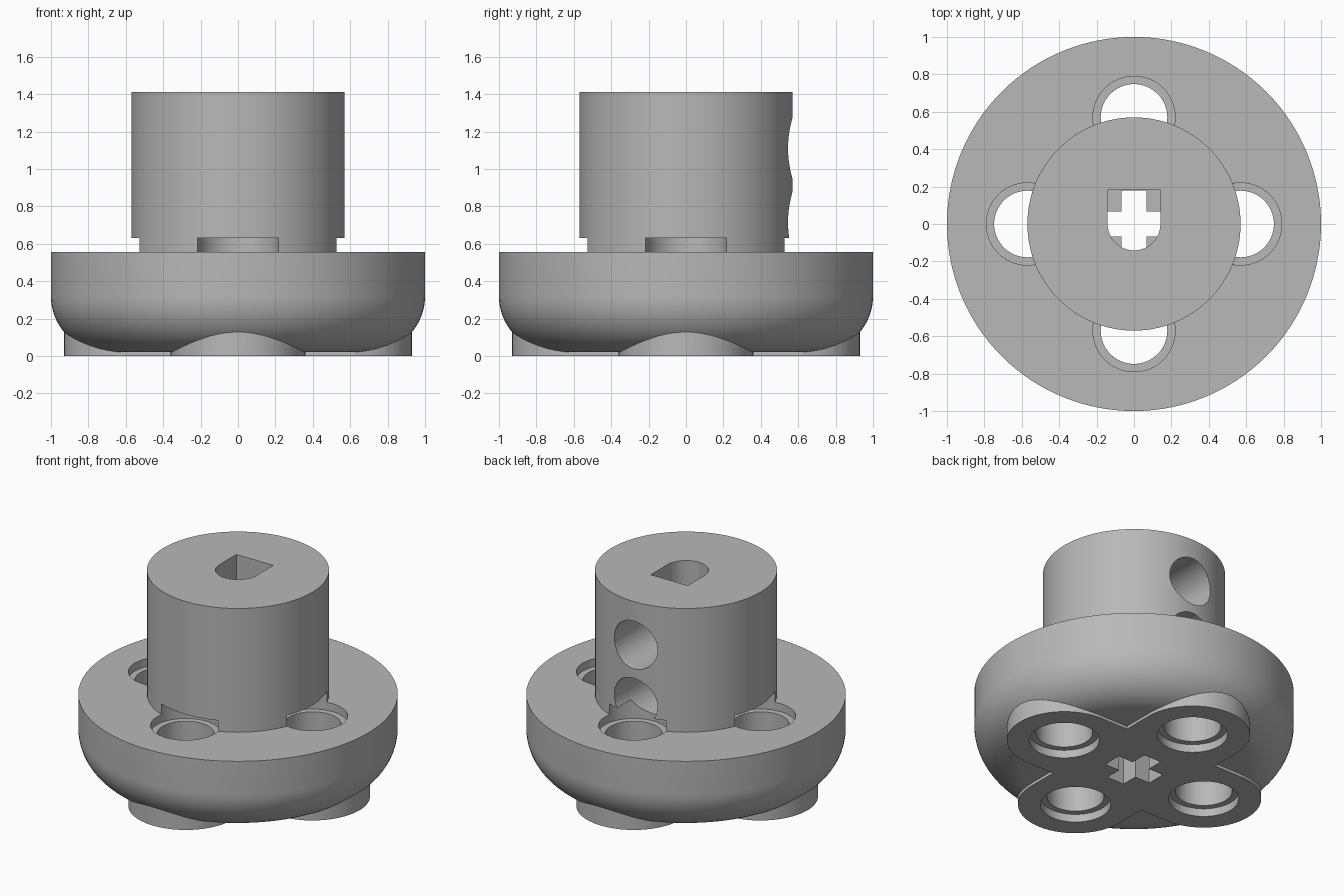
import bpy
import bmesh
import math
from mathutils import Matrix, Vector

if "Cube" in bpy.data.objects:
    bpy.data.objects.remove(bpy.data.objects["Cube"])

grey = bpy.data.materials.new("plain_grey")
grey.use_nodes = True
COLOUR = (0.48, 0.48, 0.48, 1)
grey.diffuse_color = COLOUR
grey.node_tree.nodes["Principled BSDF"].inputs["Base Color"].default_value = COLOUR

TAU = math.tau
HOLE_R = 0.57  # distance of the bolt holes and pads from the axis


def make_object(name, bm):
    bmesh.ops.recalc_face_normals(bm, faces=bm.faces)
    mesh = bpy.data.meshes.new(name)
    bm.to_mesh(mesh)
    bm.free()
    obj = bpy.data.objects.new(name, mesh)
    bpy.context.collection.objects.link(obj)
    mesh.materials.append(grey)
    return obj


def arc(cx, cy, r, start, end, steps):
    angles = [math.radians(start + (end - start) * i / steps) for i in range(steps + 1)]
    return [(cx + r * math.cos(a), cy + r * math.sin(a)) for a in angles]


def prism(name, outline, z0, z1, matrix=Matrix()):
    bm = bmesh.new()
    face = bm.faces.new([bm.verts.new((x, y, z0)) for x, y in outline])
    out = bmesh.ops.extrude_face_region(bm, geom=[face])
    top = [v for v in out["geom"] if isinstance(v, bmesh.types.BMVert)]
    bmesh.ops.translate(bm, verts=top, vec=Vector((0, 0, z1 - z0)))
    bm.transform(matrix)
    return make_object(name, bm)


def cylinder(name, x, y, r, z0, z1, matrix=Matrix()):
    return prism(name, arc(x, y, r, 0, 360, 64)[:-1], z0, z1, matrix)


def revolve(name, profile, segments=128):
    bm = bmesh.new()
    verts = [bm.verts.new((r, 0, z)) for r, z in profile]
    edges = [bm.edges.new(pair) for pair in zip(verts, verts[1:])]
    bmesh.ops.spin(bm, geom=verts + edges, axis=(0, 0, 1), cent=(0, 0, 0),
                   angle=TAU, steps=segments, use_duplicate=False)
    bmesh.ops.remove_doubles(bm, verts=bm.verts, dist=0.0001)
    return make_object(name, bm)


def combine(target, tool, operation):
    mod = target.modifiers.new(tool.name, "BOOLEAN")
    mod.operation = operation
    mod.solver = "EXACT"
    mod.object = tool
    bpy.context.view_layer.objects.active = target
    bpy.ops.object.modifier_apply(modifier=mod.name)
    bpy.data.objects.remove(tool)


# Round flange with filleted underside, and the hub on top
profile = [(0, 0.02)] + arc(0.7, 0.32, 0.3, -90, 0, 20)
profile += [(1, 0.555), (0.57, 0.555), (0.57, 1.41), (0, 1.41)]
body = revolve("flanged_hub", profile)

# Crossed round-ended feet
foot = arc(HOLE_R, 0, 0.36, -90, 90, 48) + arc(-HOLE_R, 0, 0.36, 90, 270, 48)
for i in range(2):
    turn = Matrix.Rotation(i * TAU / 4, 4, "Z")
    combine(body, prism("foot", foot, 0, 0.4, turn), "UNION")

# Four bolt holes, recessed above and below
for i in range(4):
    x, y = HOLE_R * math.cos(i * TAU / 4), HOLE_R * math.sin(i * TAU / 4)
    for r, z0, z1 in ((0.178, -0.1, 0.6), (0.22, 0.5, 0.63), (0.22, -0.1, 0.055)):
        combine(body, cylinder("bolt_hole", x, y, r, z0, z1), "DIFFERENCE")

# Shaft bore: square at the back, round at the front
bore = arc(0, 0, 0.141, 180, 360, 32) + [(0.141, 0.183), (-0.141, 0.183)]
combine(body, prism("shaft_bore", bore, 0.35, 1.6), "DIFFERENCE")

# Cross slot through the base
for w, d in ((0.066, 0.18), (0.18, 0.066)):
    slot = [(-w, -d), (w, -d), (w, d), (-w, d)]
    combine(body, prism("cross_slot", slot, -0.1, 0.4), "DIFFERENCE")

# Two set-screw holes in the back of the hub
to_back = Matrix.Rotation(-TAU / 4, 4, "X")
for z in (1.11, 0.715):
    place = Matrix.Translation((0, 0, z)) @ to_back
    combine(body, cylinder("screw_hole", 0, 0, 0.165, 0.175, 0.72, place), "DIFFERENCE")

bpy.ops.object.select_all(action="DESELECT")
body.select_set(True)
bpy.context.view_layer.objects.active = body
bpy.ops.object.shade_smooth_by_angle(angle=math.radians(30))
